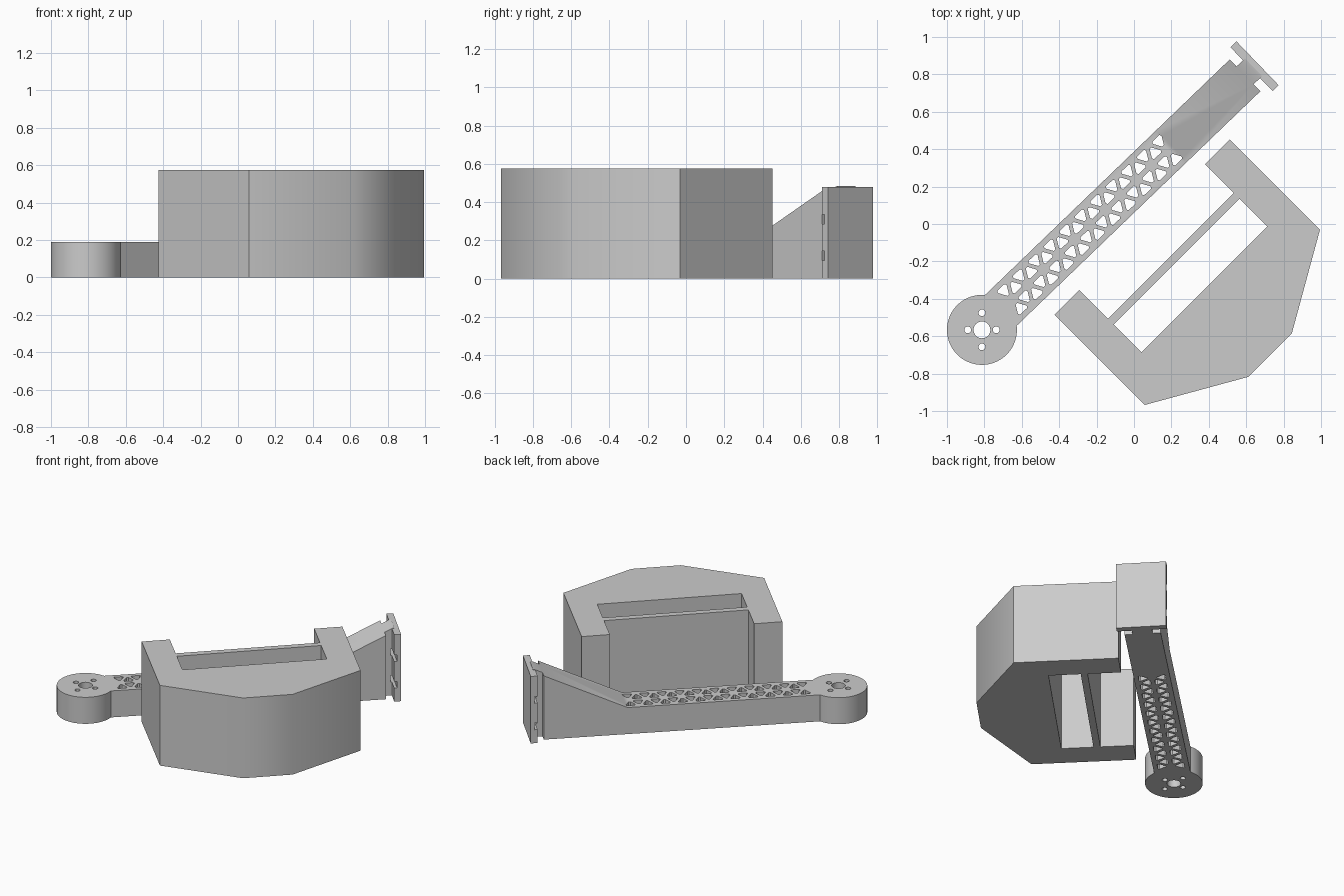
import bpy, bmesh, math
from mathutils import Matrix

if "Cube" in bpy.data.objects:
    bpy.data.objects.remove(bpy.data.objects["Cube"])

grey = bpy.data.materials.new("light_grey")
grey.diffuse_color = (0.6, 0.6, 0.6, 1)
grey.use_nodes = True
grey.node_tree.nodes["Principled BSDF"].inputs["Base Color"].default_value = grey.diffuse_color


def make(name, bm, matrix=None):
    bmesh.ops.recalc_face_normals(bm, faces=bm.faces)
    me = bpy.data.meshes.new(name)
    bm.to_mesh(me)
    bm.free()
    ob = bpy.data.objects.new(name, me)
    bpy.context.collection.objects.link(ob)
    me.materials.append(grey)
    if matrix:
        me.transform(matrix)
    return ob


def prism(bm, pts, z0, z1):
    """Closed prism from a flat outline."""
    f = bm.faces.new([bm.verts.new((x, y, z0)) for x, y in pts])
    r = bmesh.ops.extrude_face_region(bm, geom=[f])
    top = [v for v in r["geom"] if isinstance(v, bmesh.types.BMVert)]
    for v in top:
        v.co.z = z1


def box(bm, x0, x1, y0, y1, z0, z1):
    prism(bm, [(x0, y0), (x1, y0), (x1, y1), (x0, y1)], z0, z1)


def circle(x, y, r, n):
    return [(x + r * math.cos(2 * math.pi * i / n),
             y + r * math.sin(2 * math.pi * i / n)) for i in range(n)]


def boolean(ob, tool, op):
    m = ob.modifiers.new(op, "BOOLEAN")
    m.operation, m.solver, m.object = op, "EXACT", tool
    bpy.ops.object.select_all(action="DESELECT")
    bpy.context.view_layer.objects.active = ob
    ob.select_set(True)
    bpy.ops.object.modifier_apply(modifier=m.name)
    bpy.data.objects.remove(tool, do_unlink=True)


def finish(ob, angle):
    bpy.ops.object.select_all(action="DESELECT")
    bpy.context.view_layer.objects.active = ob
    ob.select_set(True)
    bpy.ops.object.shade_smooth_by_angle(angle=math.radians(angle))


# ---- Body: local x runs along the legs' spacing, local y points inward ----
H = 0.575
axis = Matrix(((0.70711, 0.70711, 0, 0.0134), (0.70711, -0.70711, 0, 0.0134),
               (0, 0, 1, 0), (0, 0, 0, 1)))
half = [(0.476, 0.514), (0.476, 0.042), (0.662, 0.042), (0.662, 0.725), (0.163, 1.011)]
bm = bmesh.new()
prism(bm, half + [(-x, y) for x, y in reversed(half)], 0, H)
body = make("body_housing", bm, axis)

# Divider panel between the legs
bm = bmesh.new()
box(bm, -0.50, 0.50, 0.259, 0.304, 0, H)
boolean(body, make("divider_panel", bm, axis), "UNION")

# Stepped side slots, shallow then deep
for z0, z1, depth in ((0.165, 0.407, 0.612), (0.212, 0.362, 0.517)):
    bm = bmesh.new()
    for s in (-1, 1):
        box(bm, *sorted((s * depth, s * 0.75)), -0.05, 0.516, z0, z1)
    boolean(body, make("slot_cutter", bm, axis), "DIFFERENCE")

# Round bore and square leg holes
bm = bmesh.new()
prism(bm, circle(0, 0.72, 0.126, 64), -0.1, H + 0.1)
for s in (-0.571, 0.571):
    for t in (0.157, 0.346):
        box(bm, s - 0.024, s + 0.024, t - 0.024, t + 0.024, -0.1, H + 0.1)
boolean(body, make("hole_cutter", bm, axis), "DIFFERENCE")
finish(body, 35)

# ---- Arm: local x runs from the motor disc to the end plate ----
T = 0.19
place = Matrix.Translation((-0.813, -0.566, 0)) @ Matrix.Rotation(math.radians(43.9), 4, "Z")
c, w = 0.005, 0.118
bm = bmesh.new()
prism(bm, [(0.1, 0), (2.02, 0), (2.02, 0.484), (2.005, 0.48), (1.405, T), (0.1, T)], -w, w)
bm.transform(Matrix(((1, 0, 0, 0), (0, 0, 1, c), (0, 1, 0, 0), (0, 0, 0, 1))))
arm = make("arm", bm)

# Notches that leave a narrow neck before the plate
bm = bmesh.new()
for s in (-1, 1):
    box(bm, 1.957, 2.1, *sorted((c + s * 0.066, c + s * 0.2)), -0.1, 0.7)
boolean(arm, make("notch_cutter", bm), "DIFFERENCE")

# End plate and motor disc
bm = bmesh.new()
box(bm, 2.005, 2.05, c - 0.163, c + 0.163, 0, 0.48)
boolean(arm, make("end_plate", bm), "UNION")
bm = bmesh.new()
prism(bm, circle(0, 0, 0.187, 96), 0, T)
boolean(arm, make("motor_disc", bm), "UNION")

# Strap grooves behind the plate
bm = bmesh.new()
for z in (0.12, 0.31):
    box(bm, 1.995, 2.024, -0.3, 0.3, z - 0.024, z + 0.024)
boolean(arm, make("groove_cutter", bm), "DIFFERENCE")

# Triangular lattice with blunted corners, two mirrored rows
bm = bmesh.new()
R, cut = 0.044, 0.16
for i in range(21):
    u = 0.23 + i * 0.0575
    out = 1 if i % 2 == 0 else -1
    for s in (-1, 1):
        v = c + s * (0.066 if out == 1 else 0.036)
        tip = [(R * math.cos(a), -s * out * R * math.sin(a))
               for a in (math.radians(d) for d in (90, 210, 330))]
        pts = []
        for k in range(3):
            p, q = tip[k], tip[(k + 1) % 3]
            for f in (cut, 1 - cut):
                pts.append((u + p[0] + f * (q[0] - p[0]), v + p[1] + f * (q[1] - p[1])))
        prism(bm, pts, -0.1, 0.4)
boolean(arm, make("lattice_cutter", bm), "DIFFERENCE")
arm.data.transform(place)

# Motor mount holes
bm = bmesh.new()
for x, y, r in ((0, 0, 0.045), (0.076, 0, 0.018), (-0.076, 0, 0.018),
                (0, 0.091, 0.018), (0, -0.091, 0.018)):
    prism(bm, circle(x - 0.813, y - 0.566, r, 32), -0.1, 0.4)
boolean(arm, make("mount_hole_cutter", bm), "DIFFERENCE")
finish(arm, 30)
